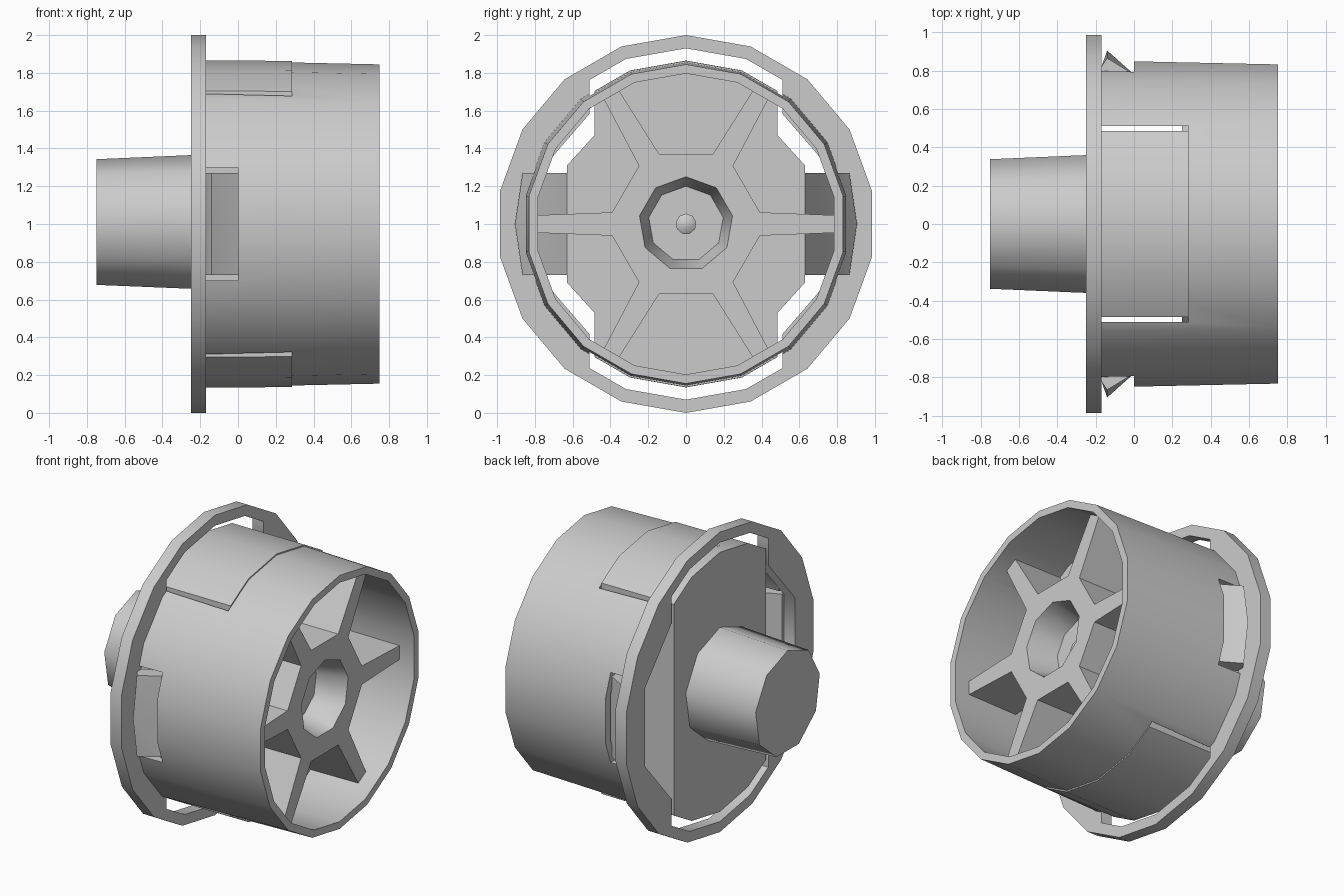
import bpy, bmesh
from math import sin, cos, radians, pi

cube = bpy.data.objects.get("Cube")
if cube:
    bpy.data.objects.remove(cube)

grey = bpy.data.materials.new("plain_grey")
grey.use_nodes = True
grey.diffuse_color = (0.6, 0.6, 0.6, 1)
grey.node_tree.nodes["Principled BSDF"].inputs["Base Color"].default_value = (0.6, 0.6, 0.6, 1)
parts = []


def loft(name, rings):
    """Closed solid through rings of (x, y, z) points; z is measured from the axle."""
    bm = bmesh.new()
    vs = [[bm.verts.new((x, y, z + 1)) for x, y, z in ring] for ring in rings]
    n = len(vs[0])
    for a, b in zip(vs, vs[1:]):
        for i in range(n):
            j = (i + 1) % n
            bm.faces.new((a[i], a[j], b[j], b[i]))
    bm.faces.new(vs[0])
    bm.faces.new(vs[-1])
    bmesh.ops.recalc_face_normals(bm, faces=bm.faces)
    me = bpy.data.meshes.new(name)
    bm.to_mesh(me)
    bm.free()
    me.materials.append(grey)
    ob = bpy.data.objects.new(name, me)
    bpy.context.collection.objects.link(ob)
    parts.append(ob)
    return ob


def prism(name, outline, x0, x1):
    return loft(name, [[(x, y, z) for y, z in outline] for x in (x0, x1)])


def drum(name, n, *stations):
    """n-sided turned solid along x with a corner on top; stations are (x, radius)."""
    turn = [2 * pi * i / n for i in range(n)]
    return loft(name, [[(x, r * sin(t), r * cos(t)) for t in turn] for x, r in stations])


def box(name, x0, x1, y0, y1, z0, z1):
    return prism(name, [(y0, z0), (y1, z0), (y1, z1), (y0, z1)], x0, x1)


def combine(ob, other, operation="DIFFERENCE"):
    """Boolean ob with other, then drop the helper."""
    other.hide_render = True
    mod = ob.modifiers.new("cut", "BOOLEAN")
    mod.operation = operation
    mod.solver = "EXACT"
    mod.object = other
    bpy.context.view_layer.update()
    deps = bpy.context.evaluated_depsgraph_get()
    me = bpy.data.meshes.new_from_object(ob.evaluated_get(deps))
    ob.modifiers.clear()
    ob.data = me
    parts.remove(other)
    bpy.data.objects.remove(other)


def centre_strip(ob, half):
    combine(ob, box("strip", -1, 1, -half, half, -1.2, 1.2), "INTERSECT")
    return ob


# Flange ring with gaps above and below the core and openings at the sides
flange = drum("flange_ring", 18, (-0.25, 1.0), (-0.17, 1.0))
combine(flange, centre_strip(drum("gap", 18, (-0.4, 0.93), (0, 0.93)), 0.51))
side = [(0.47, 0.63), (0.79, 0.26), (0.79, -0.26), (0.47, -0.63),
        (-0.47, -0.63), (-0.79, -0.26), (-0.79, 0.26), (-0.47, 0.63)]
combine(flange, prism("side_gap", side, -0.4, 0))

# Tapered cup wall with slots beside the core and windows for the clips
cup = drum("cup_wall", 18, (-0.17, 0.865), (0.75, 0.845))
combine(cup, drum("bore", 18, (-0.3, 0.815), (0.85, 0.795)))
for s in (-1, 1):
    y0, y1 = sorted((s * 0.485, s * 0.51))
    combine(cup, box("slot", -0.3, 0.285, y0, y1, -1.2, 1.2))
    y0, y1 = sorted((s * 0.6, s * 1.1))
    combine(cup, box("window", -0.3, 0, y0, y1, -0.3, 0.3))

# Flat-sided core closing the back of the cup
centre_strip(drum("core_block", 18, (-0.25, 0.865), (0.285, 0.864)), 0.485)

# Floor wings carrying the clips
for s, label in ((-1, "right"), (1, "left")):
    wing = [(0.4, 0.47), (0.485, 0.47), (0.63, 0.31), (0.63, -0.31), (0.485, -0.47), (0.4, -0.47)]
    prism("floor_wing_" + label, [(s * y, z) for y, z in wing], 0.25, 0.285)

    # Slanted spring clip with a bowed hook at its end
    rings = []
    for z, tip in ((-0.27, 0.865), (0, 0.905), (0.27, 0.865)):
        section = [(0.28, 0.63), (0, 0.78), (-0.14, tip), (-0.17, 0.82), (-0.17, 0.77), (0.25, 0.59)]
        rings.append([(x, s * y, z) for x, y in section])
    loft("spring_clip_" + label, rings)

# Six-sided hub with a shallow tapered socket
hub_front = 0.64
corners = [radians(60 * i) for i in range(6)]
hub = prism("hub", [(0.427 * cos(a), 0.427 * sin(a)) for a in corners], 0.27, hub_front)
combine(hub, drum("socket", 9, (hub_front - 0.2, 0.2), (hub_front + 0.01, 0.2525)))
drum("socket_boss", 9, (0.43, 0.055), (0.455, 0.055), (0.475, 0.025))

# Six spokes from the hub corners to the cup wall
for i, a in enumerate(corners):
    bar = [(0.36, 0.063), (0.8, 0.046), (0.8, -0.046), (0.36, -0.063)]
    bar = [(u * cos(a) - v * sin(a), u * sin(a) + v * cos(a)) for u, v in bar]
    prism(f"spoke_{i + 1}", bar, 0.27, hub_front)

# Axle stub
drum("axle_stub", 9, (-0.75, 0.343), (-0.245, 0.365))

# Smooth the shallow facets and keep true corners sharp
bpy.ops.object.select_all(action="DESELECT")
for ob in parts:
    ob.select_set(True)
bpy.context.view_layer.objects.active = parts[0]
bpy.ops.object.shade_smooth_by_angle(angle=radians(42))
